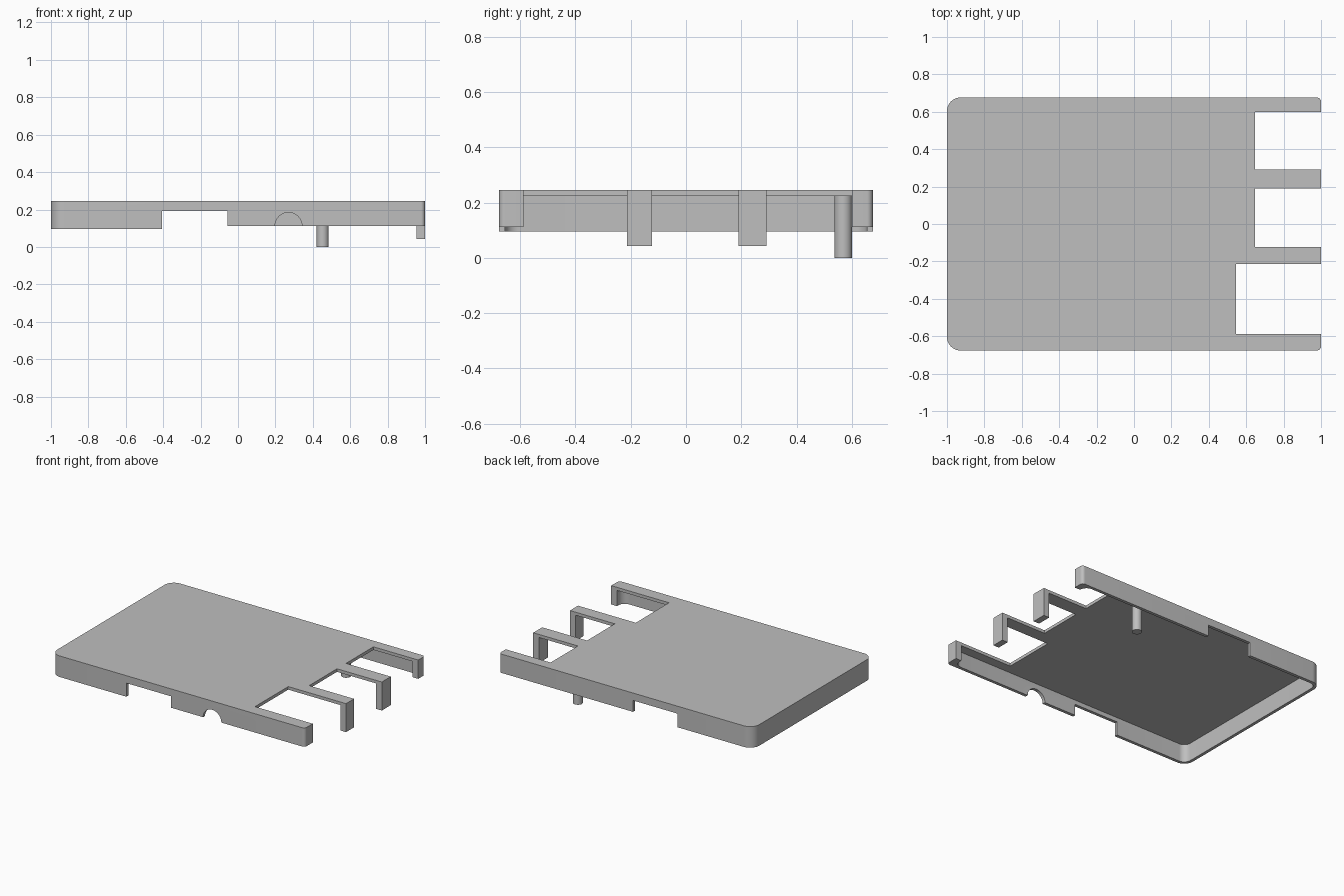
import bpy
import bmesh
from math import cos, sin, pi, radians
from mathutils import Matrix

cube = bpy.data.objects.get("Cube")
if cube:
    bpy.data.objects.remove(cube, do_unlink=True)

# Single plain grey plastic
grey = bpy.data.materials.new("grey plastic")
grey.use_nodes = True
colour = (0.52, 0.52, 0.52, 1)
grey.diffuse_color = colour
grey.node_tree.nodes["Principled BSDF"].inputs["Base Color"].default_value = colour

TOP, ROOF_UNDER = 0.246, 0.224
RIM_LEFT, RIM_RIGHT = 0.096, 0.112
HALF_Y, WALL, END_WALL = 0.676, 0.022, 0.045


def make_object(name, bm):
    bmesh.ops.recalc_face_normals(bm, faces=bm.faces)
    mesh = bpy.data.meshes.new(name)
    bm.to_mesh(mesh)
    bm.free()
    mesh.materials.append(grey)
    obj = bpy.data.objects.new(name, mesh)
    bpy.context.collection.objects.link(obj)
    return obj


def prism(name, x, y, z, r_low=0, r_high=0, steps=10):
    """Upright block; r_low and r_high round the corners at its -x and +x ends."""
    corners = [(x[1], y[1], -1, -1, r_high, 0), (x[0], y[1], 1, -1, r_low, 1),
               (x[0], y[0], 1, 1, r_low, 2), (x[1], y[0], -1, 1, r_high, 3)]
    bm = bmesh.new()
    ring = []
    for cx, cy, sx, sy, r, quarter in corners:
        for i in range(steps + 1 if r else 1):
            a = (quarter + i / steps) * pi / 2
            ring.append(bm.verts.new((cx + r * (sx + cos(a)) if r else cx,
                                      cy + r * (sy + sin(a)) if r else cy, z[0])))
    base = bm.faces.new(ring)
    new = bmesh.ops.extrude_face_region(bm, geom=[base])["geom"]
    bmesh.ops.translate(bm, vec=(0, 0, z[1] - z[0]),
                        verts=[v for v in new if isinstance(v, bmesh.types.BMVert)])
    return make_object(name, bm)


def cylinder(name, centre, radius, depth, along_y=False):
    bm = bmesh.new()
    turn = Matrix.Rotation(pi / 2, 4, 'X') if along_y else Matrix()
    bmesh.ops.create_cone(bm, cap_ends=True, segments=40, radius1=radius, radius2=radius,
                          depth=depth, matrix=Matrix.Translation(centre) @ turn)
    return make_object(name, bm)


def combine(body, tool, operation):
    mod = body.modifiers.new(operation.lower(), 'BOOLEAN')
    mod.operation = operation
    mod.solver = 'EXACT'
    mod.object = tool
    bpy.context.view_layer.objects.active = body
    bpy.ops.object.modifier_apply(modifier=mod.name)
    bpy.data.objects.remove(tool, do_unlink=True)


# Rounded outer block that becomes the open-bottomed cover
cover = prism("cover", (-1, 1), (-HALF_Y, HALF_Y), (RIM_LEFT, TOP), 0.072, 0.022)

inner_y = HALF_Y - WALL
across = (-1, 1)
cutters = [
    # Hollow underside
    prism("cavity", (-1 + WALL, 1 - END_WALL), (-inner_y, inner_y), (-0.1, ROOF_UNDER), 0.05, 0.05),
    # Side notches and the slightly shorter rim beyond them
    prism("side_notch", (-0.406, -0.056), across, (-0.1, 0.193)),
    prism("rim_step", (-0.06, 1.2), across, (-0.1, RIM_RIGHT)),
    # Round opening in the front wall
    cylinder("round_opening", (0.27, -0.7, RIM_RIGHT), 0.072, 0.2, True),
]
# Port openings through the roof and end wall
for x0, y0, y1 in [(0.647, 0.291, 0.6), (0.647, -0.123, 0.19), (0.545, -0.587, -0.213)]:
    cutters.append(prism("port_opening", (x0, 1.2), (y0, y1), (-0.1, 0.5)))
for cutter in cutters:
    combine(cover, cutter, 'DIFFERENCE')

# Legs that hang from the two fingers
for y0, y1 in [(0.19, 0.291), (-0.213, -0.123)]:
    combine(cover, prism("finger_leg", (1 - END_WALL, 1), (y0, y1), (0.043, 0.235)), 'UNION')

# Support post under the roof
combine(cover, cylinder("post", (0.453, 0.569, 0.1175), 0.032, 0.235), 'UNION')

bpy.ops.object.select_all(action='DESELECT')
cover.select_set(True)
bpy.context.view_layer.objects.active = cover
bpy.ops.object.shade_smooth_by_angle(angle=radians(30))
